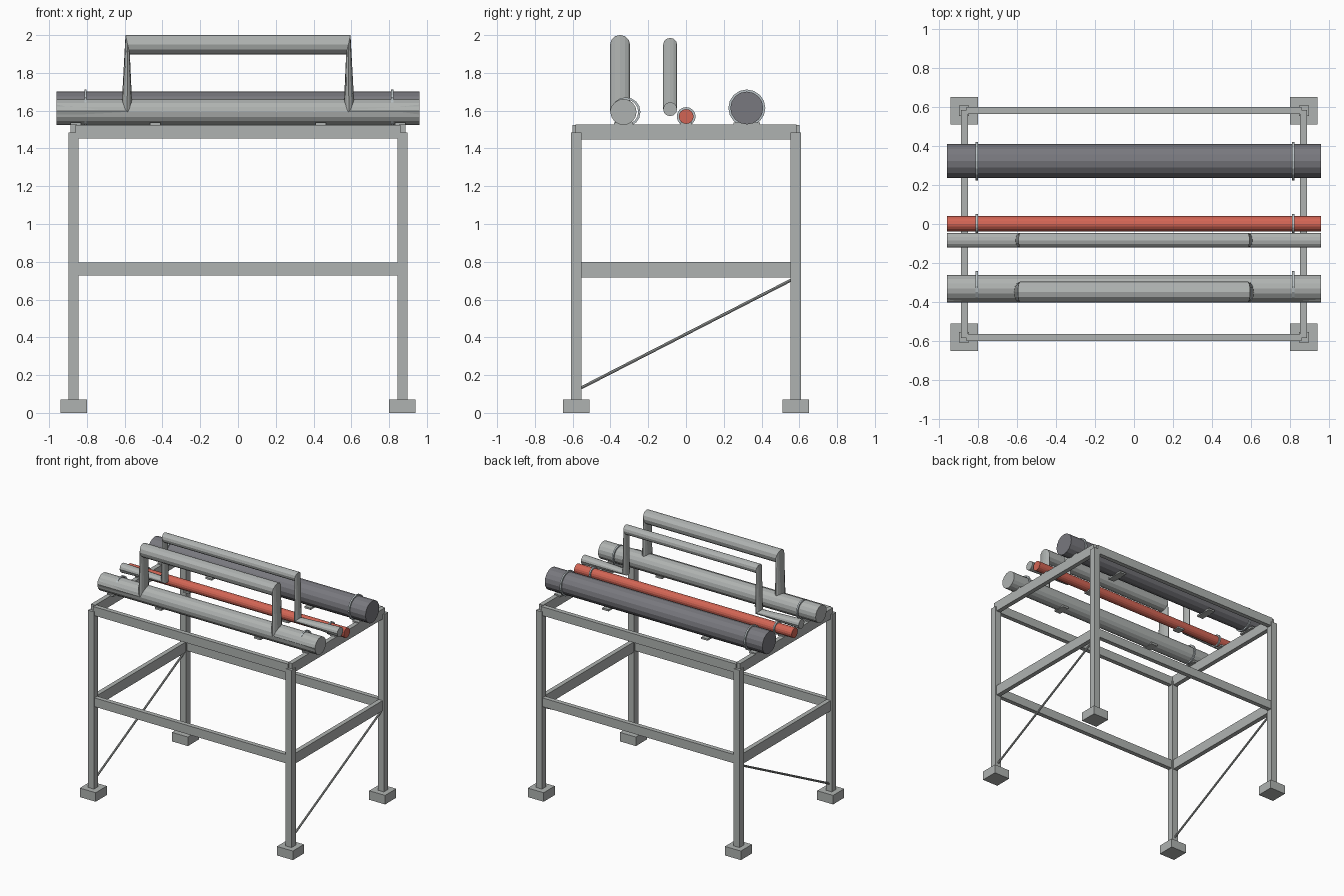
import bpy, bmesh, math
from mathutils import Vector

if "Cube" in bpy.data.objects:
    bpy.data.objects.remove(bpy.data.objects["Cube"])


def material(name, rgb):
    m = bpy.data.materials.new(name)
    m.use_nodes = True
    m.diffuse_color = (*rgb, 1)
    m.node_tree.nodes["Principled BSDF"].inputs["Base Color"].default_value = (*rgb, 1)
    return m


STEEL = material("grey_steel", (0.43, 0.45, 0.44))
DARK = material("dark_grey", (0.19, 0.19, 0.21))
RED = material("red_paint", (0.65, 0.13, 0.09))
CLAMP = material("clamp_metal", (0.50, 0.55, 0.57))


def finish(bm, name, mat):
    bmesh.ops.recalc_face_normals(bm, faces=bm.faces)
    me = bpy.data.meshes.new(name)
    bm.to_mesh(me)
    bm.free()
    me.materials.append(mat)
    ob = bpy.data.objects.new(name, me)
    bpy.context.collection.objects.link(ob)
    return ob


def box(name, center, size, mat=STEEL):
    bm = bmesh.new()
    bmesh.ops.create_cube(bm, size=1)
    for v in bm.verts:
        v.co = Vector(c + p * s for c, p, s in zip(center, v.co, size))
    return finish(bm, name, mat)


def rod(name, a, b, r, sides, mat):
    """Capped cylinder between two points."""
    a, b = Vector(a), Vector(b)
    bm = bmesh.new()
    bmesh.ops.create_cone(bm, cap_ends=True, segments=sides, radius1=r, radius2=r,
                          depth=(b - a).length)
    ob = finish(bm, name, mat)
    ob.location = (a + b) / 2
    ob.rotation_euler = (b - a).to_track_quat('Z', 'Y').to_euler()
    return ob


def loop_pipe(name, y, r, low, high, sides=12):
    """Pipe that rises into a square expansion loop; rings are (x, z, half axis in xz)."""
    left = [(-0.96, low, (0, r)),
            (-0.587, low, (-0.55 * r, 0.48 * r)),
            (-0.584, high, (-0.22 * r, 0.98 * r))]
    right = [(-x, z, (-u[0], u[1])) for x, z, u in reversed(left)]
    bm = bmesh.new()
    rings = []
    for x, z, u in left + right:
        ring = []
        for i in range(sides):
            t = 2 * math.pi * i / sides
            ring.append(bm.verts.new((x + u[0] * math.cos(t), y + r * math.sin(t),
                                      z + u[1] * math.cos(t))))
        rings.append(ring)
    for a, b in zip(rings, rings[1:]):
        for i in range(sides):
            j = (i + 1) % sides
            bm.faces.new((a[i], a[j], b[j], b[i]))
    bm.faces.new(rings[0])
    bm.faces.new(rings[-1])
    return finish(bm, name, STEEL)


def clamp(name, x, y, z, r_in, r_out, sides=16, width=0.012):
    """Thin flat band around a pipe."""
    bm = bmesh.new()
    loops = []
    for r, dx in ((r_in, -1), (r_out, -1), (r_out, 1), (r_in, 1)):
        loops.append([bm.verts.new((x + dx * width / 2,
                                    y + r * math.cos(2 * math.pi * i / sides),
                                    z + r * math.sin(2 * math.pi * i / sides)))
                      for i in range(sides)])
    for k in range(4):
        a, b = loops[k], loops[(k + 1) % 4]
        for i in range(sides):
            j = (i + 1) % sides
            bm.faces.new((a[i], a[j], b[j], b[i]))
    return finish(bm, name, CLAMP)


# Legs and feet
for sx, side in ((-1, "right"), (1, "left")):
    for sy, end in ((-1, "front"), (1, "back")):
        box(f"{end}_{side}_foot", (sx * 0.87, sy * 0.581, 0.036), (0.14, 0.14, 0.072))
        box(f"{end}_{side}_leg", (sx * 0.872, sy * 0.581, 0.775), (0.053, 0.053, 1.42))

# Long rails, front and back
for sy, end in ((-1, "front"), (1, "back")):
    box(f"{end}_top_rail", (0, sy * 0.583, 1.488), (1.72, 0.036, 0.070))
    box(f"{end}_middle_rail", (0, sy * 0.583, 0.762), (1.70, 0.036, 0.070))

# Side rails and diagonal braces
for sx, side in ((-1, "right"), (1, "left")):
    box(f"{side}_top_rail", (sx * 0.87, 0, 1.488), (0.036, 1.17, 0.080))
    box(f"{side}_middle_rail", (sx * 0.87, 0, 0.757), (0.036, 1.12, 0.082))
    rod(f"{side}_brace", (sx * 0.87, -0.56, 0.13), (sx * 0.87, 0.56, 0.705),
        0.008, 8, STEEL)

# Straight pipes with clamps and support pads: y, z, radius, clamp radius, pad width
pipes = [("large_dark_pipe", 0.322, 1.614, 0.087, 0.098, 0.14, DARK),
         ("red_pipe", 0.001, 1.569, 0.039, 0.050, 0.06, RED),
         ("front_pipe", -0.331, 1.593, 0.069, 0.078, 0.10, STEEL)]
for name, y, z, r, rc, pad, mat in pipes:
    rod(name, (-0.96, y, z), (0.96, y, z), r, 16, mat)
    cy = y + (0.012 if name == "front_pipe" else 0)
    for x in (-0.807, 0.817):
        clamp(name + "_clamp", x, cy, z, r * 0.96, rc)
    for x in (-0.86, -0.437, 0.437, 0.86):
        box(name + "_pad", (x, y, 1.530), (0.056, pad, 0.014))

# Pipes with raised expansion loops
loop_pipe("front_loop_pipe", -0.349, 0.053, 1.597, 1.949)
loop_pipe("middle_loop_pipe", -0.084, 0.037, 1.608, 1.949)
